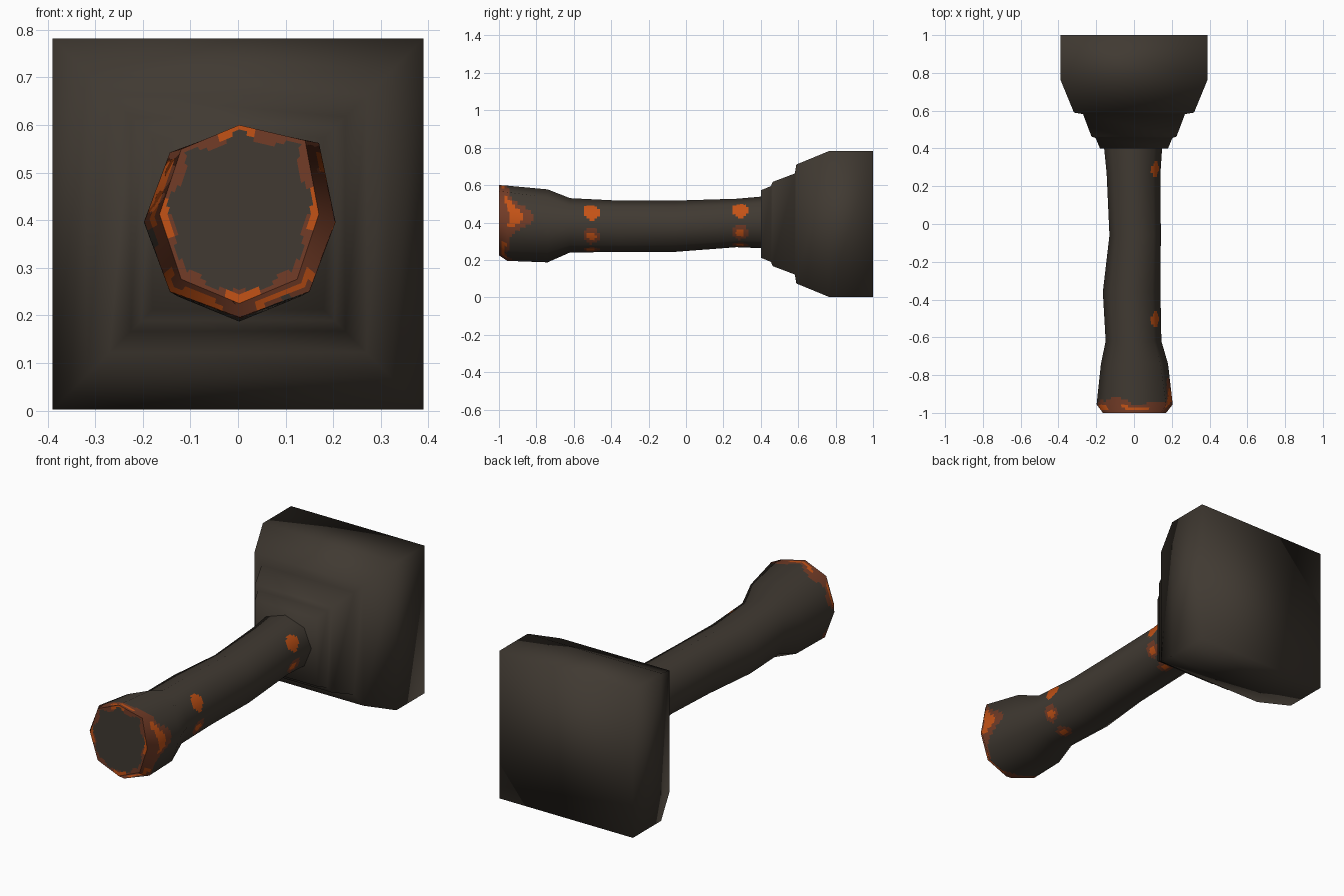
import bpy, bmesh, math

if "Cube" in bpy.data.objects:
    bpy.data.objects.remove(bpy.data.objects["Cube"])


def material(name, rgb):
    m = bpy.data.materials.new(name)
    m.diffuse_color = (*rgb, 1)
    m.use_nodes = True
    m.node_tree.nodes["Principled BSDF"].inputs["Base Color"].default_value = m.diffuse_color
    return m


dark = material("dark iron", (0.052, 0.042, 0.032))
brown = material("rust brown", (0.17, 0.045, 0.02))
orange = material("bright rust", (0.55, 0.085, 0.008))


def add_object(name, bm, mats):
    bmesh.ops.recalc_face_normals(bm, faces=bm.faces)
    for f in bm.faces:
        f.smooth = True
    me = bpy.data.meshes.new(name)
    bm.to_mesh(me)
    bm.free()
    for m in mats:
        me.materials.append(m)
    ob = bpy.data.objects.new(name, me)
    bpy.context.collection.objects.link(ob)
    return ob


# Square stepped head, lofted along y: (y, half width)
HEAD = [(0.40, 0.18), (0.455, 0.203), (0.463, 0.225), (0.582, 0.27),
        (0.59, 0.318), (0.765, 0.39), (1.0, 0.39)]
bm = bmesh.new()
rings = [[bm.verts.new((sx * h, y, 0.392 + sz * h))
          for sx, sz in ((1, 1), (-1, 1), (-1, -1), (1, -1))] for y, h in HEAD]
for a, b in zip(rings, rings[1:]):
    for i in range(4):
        bm.faces.new((a[i], a[(i + 1) % 4], b[(i + 1) % 4], b[i]))
bm.faces.new(rings[0])
bm.faces.new(rings[-1])
add_object("hammer_head", bm, [dark])

# Uneven eight-sided handle: (y, x min, x max, z min, z max, flare)
HANDLE = [(-1.0, -.165, .17, .225, .60, 1), (-.955, -.198, .205, .195, .597, 1),
          (-.74, -.175, .18, .187, .577, .5), (-.62, -.15, .145, .24, .53, 0),
          (-.36, -.165, .14, .242, .517, 0), (-.06, -.13, .142, .243, .517, 0),
          (.27, -.145, .14, .268, .527, 0), (.42, -.16, .15, .262, .54, 0)]
SUB = 8
N = 8 * SUB


def section(y):
    for a, b in zip(HANDLE, HANDLE[1:]):
        if y <= b[0] + 1e-6:
            t = (y - a[0]) / (b[0] - a[0])
            return [p + (q - p) * t for p, q in zip(a, b)]


def ring_points(y):
    _, x0, x1, z0, z1, fl = section(y)
    cx, cz = (x0 + x1) / 2, (z0 + z1) / 2
    rx, rz = (x1 - x0) / 2, (z1 - z0) / 2
    corners = []
    for i in range(8):
        a = i * math.pi / 4
        k = 1.03 if i % 2 else 1.0
        k += fl * 0.14 if i == 1 else 0
        corners.append((cx + rx * k * math.cos(a), cz + rz * k * math.sin(a)))
    pts = []
    for i in range(N):
        (ax, az), (bx, bz) = corners[i // SUB], corners[(i // SUB + 1) % 8]
        t = (i % SUB) / SUB
        pts.append((ax + (bx - ax) * t, y, az + (bz - az) * t))
    return pts, (cx, cz)


def side_material(y, deg):
    # wavy rust band at the butt end
    a = math.radians(deg)
    d = 0.06 + 0.018 * math.sin(3 * a + 1) + 0.012 * math.sin(7 * a)
    d += 0.1 * math.exp(-((deg - 10) / 22) ** 2)
    t = (y + 1) / d
    if t < 1:
        return 2 if 0.3 < t < 0.65 and math.sin(5 * a) > -0.4 else 1
    # rust spots along the right side
    for py in (-0.505, 0.29):
        for pd, half, m in ((32, 18, 2), (-24, 18, 1), (-72, 13, 1)):
            u, v = (y - py) / 0.043, (deg - pd) / half
            if u * u + v * v < 1.05:
                return 2 if m == 2 or u * u + v * v < 0.3 else 1
    return 0


rows = sorted({r[0] for r in HANDLE} | {round(-1 + 0.0142 * i, 4) for i in range(100)})
bm = bmesh.new()
normals, grid = [], []
for y in rows:
    pts, (cx, cz) = ring_points(y)
    grid.append([bm.verts.new(p) for p in pts])
    normals += [((p[0] - cx), 0, (p[2] - cz)) for p in pts]
for a, b in zip(grid, grid[1:]):
    for i in range(N):
        j = (i + 1) % N
        f = bm.faces.new((a[i], a[j], b[j], b[i]))
        deg = (i + 0.5) * 360 / N
        f.material_index = side_material(f.calc_center_median().y,
                                         deg if deg < 180 else deg - 360)

# Butt face: dark centre with a scalloped rusty rim
pts, (cx, cz) = ring_points(-1.0)
previous = None
for k in (1.0, 0.95, 0.9, 0.85, 0.8):
    ring = [bm.verts.new((cx + (x - cx) * k, y, cz + (z - cz) * k)) for x, y, z in pts]
    normals += [(0, -1, 0)] * N
    if previous:
        for i in range(N):
            j = (i + 1) % N
            f = bm.faces.new((previous[i], ring[i], ring[j], previous[j]))
            a = (i + 0.5) * 2 * math.pi / N
            if k < 0.87 + 0.05 * math.sin(9 * a):
                f.material_index = 0
            else:
                f.material_index = 2 if math.sin(4 * a + 1.2) > 0.55 and k > 0.87 else 1
    previous = ring
bm.faces.new(previous)
bm.faces.new(grid[-1])
handle = add_object("handle", bm, [dark, brown, orange])


def unit(n):
    s = math.sqrt(sum(c * c for c in n))
    return tuple(c / s for c in n)


# Round shading across the coarse handle sides
handle.data.normals_split_custom_set_from_vertices([unit(n) for n in normals])
